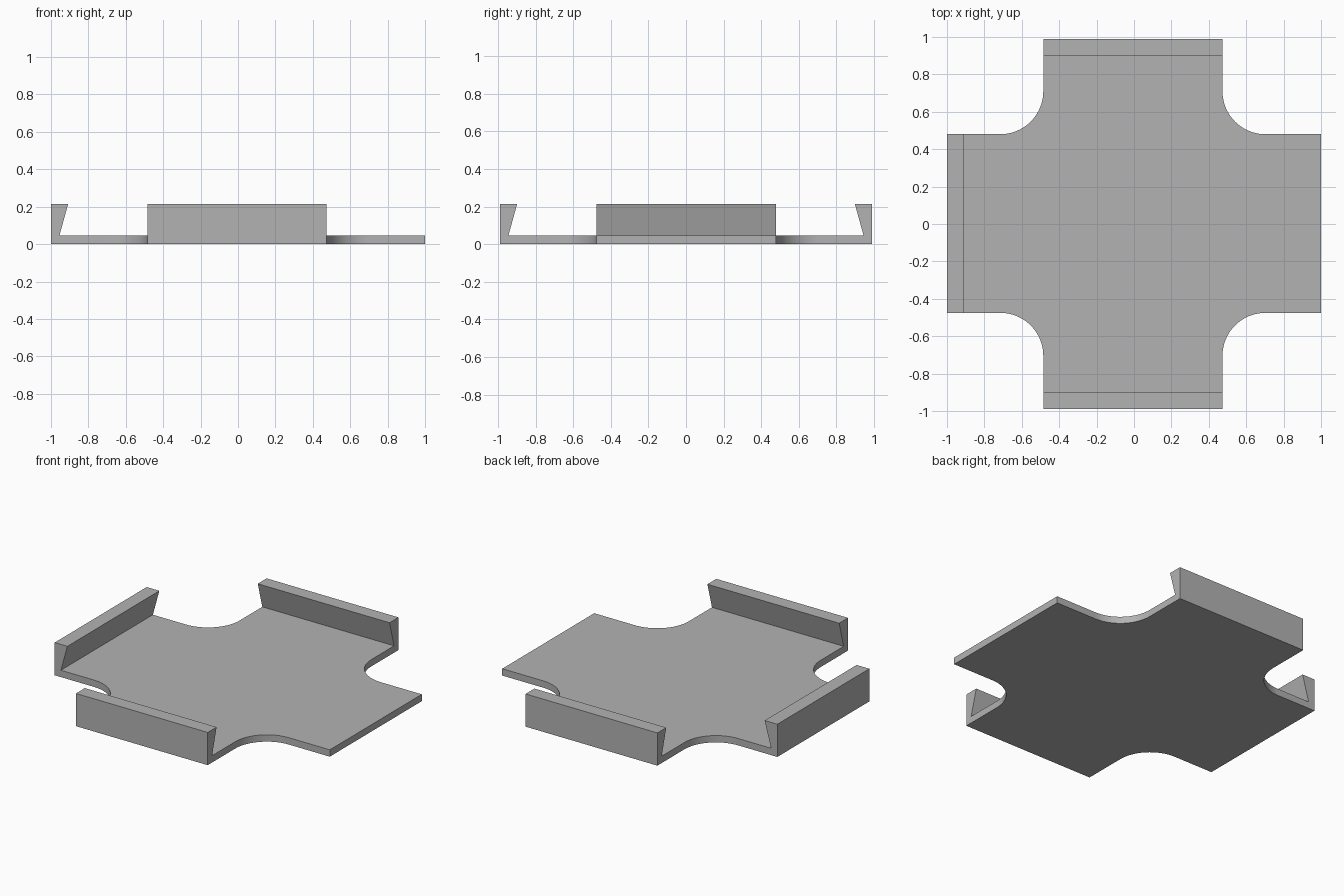
import bpy
import bmesh
from math import cos, sin, pi
from mathutils import Vector

cube = bpy.data.objects.get("Cube")
if cube:
    bpy.data.objects.remove(cube)

FLOOR, TOP = 0.045, 0.215          # plate thickness and rail height
END_X, END_Y = 1.0, 0.99           # arm ends
LEFT, RIGHT = 0.473, -0.485        # sides of the front and back arms
BACK, FRONT = 0.48, -0.475         # sides of the left and right arms
RADIUS, STEPS = 0.23, 20
FOOT, OVERHANG = 0.045, 0.047      # rail width at the foot, inward lean

grey = bpy.data.materials.new("plain grey")
grey.use_nodes = True
colour = (0.45, 0.45, 0.45, 1)
grey.diffuse_color = colour
grey.node_tree.nodes["Principled BSDF"].inputs["Base Color"].default_value = colour


def corner(sx, sy):
    """Outline of one filleted inner corner, from the x arm to the y arm."""
    x = LEFT if sx > 0 else RIGHT
    y = BACK if sy > 0 else FRONT
    cx, cy = x + sx * RADIUS, y + sy * RADIUS
    arc = [(cx - sx * RADIUS * sin(t), cy - sy * RADIUS * cos(t))
           for t in (i * pi / 2 / STEPS for i in range(STEPS + 1))]
    return [(sx * END_X, y)] + arc + [(x, sy * END_Y)]


# Cross-shaped plate
outline = (corner(1, 1) + corner(-1, 1)[::-1]
           + corner(-1, -1) + corner(1, -1)[::-1])
bm = bmesh.new()
base = bm.faces.new([bm.verts.new((x, y, 0)) for x, y in outline])
grown = bmesh.ops.extrude_face_region(bm, geom=[base])["geom"]
bmesh.ops.translate(bm, vec=(0, 0, FLOOR),
                    verts=[g for g in grown if isinstance(g, bmesh.types.BMVert)])
bmesh.ops.recalc_face_normals(bm, faces=bm.faces[:])

# Leaning rails drawn up from the right, back and front ends
for out, reach in (((-1, 0, 0), END_X), ((0, 1, 0), END_Y), ((0, -1, 0), END_Y)):
    out = Vector(out)
    foot = reach - FOOT
    bmesh.ops.bisect_plane(bm, geom=bm.verts[:] + bm.edges[:] + bm.faces[:],
                           plane_co=out * foot, plane_no=out)
    strip = [f for f in bm.faces if f.normal.z > 0.9
             and f.calc_center_median().dot(out) > foot + 0.01]
    grown = bmesh.ops.extrude_face_region(bm, geom=strip)["geom"]
    for v in [g for g in grown if isinstance(g, bmesh.types.BMVert)]:
        v.co.z = TOP
        if v.co.dot(out) < foot + 0.01:
            v.co -= out * OVERHANG
    bm.normal_update()

# Merge flat neighbours and fix normals
bmesh.ops.dissolve_limit(bm, angle_limit=0.01, verts=bm.verts[:], edges=bm.edges[:])
bmesh.ops.recalc_face_normals(bm, faces=bm.faces[:])

mesh = bpy.data.meshes.new("railed_cross_tray")
bm.to_mesh(mesh)
bm.free()
mesh.materials.append(grey)
tray = bpy.data.objects.new("railed_cross_tray", mesh)
bpy.context.collection.objects.link(tray)
bpy.context.view_layer.objects.active = tray
tray.select_set(True)
bpy.ops.object.shade_smooth_by_angle()
